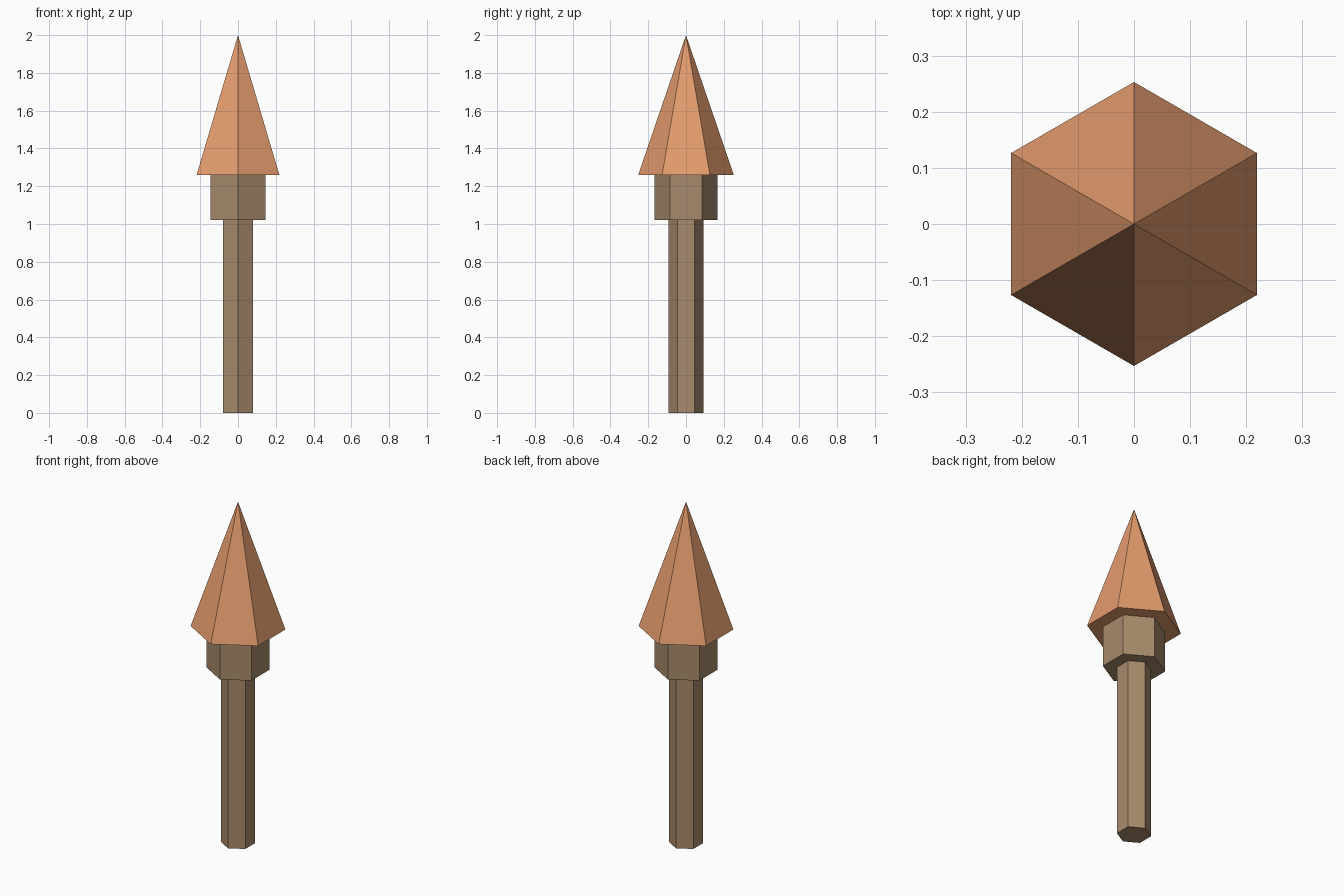
import bpy

cube = bpy.data.objects.get("Cube")
if cube:
    bpy.data.objects.remove(cube, do_unlink=True)


def make_material(name, rgb):
    mat = bpy.data.materials.new(name)
    mat.use_nodes = True
    color = (*rgb, 1.0)
    mat.diffuse_color = color
    mat.node_tree.nodes["Principled BSDF"].inputs["Base Color"].default_value = color
    return mat


def hex_part(name, bottom, top, r_bottom, r_top, mat):
    """Six-sided flat-shaded prism or cone with corners on the y axis."""
    bpy.ops.mesh.primitive_cone_add(
        vertices=6, radius1=r_bottom, radius2=r_top, depth=top - bottom,
        location=(0, 0, (bottom + top) / 2))
    obj = bpy.context.object
    obj.name = obj.data.name = name
    obj.data.materials.append(mat)
    return obj


wood = make_material("brown_wood", (0.39, 0.26, 0.15))
copper = make_material("copper_orange", (0.78, 0.335, 0.155))

# Shaft, wider collar and pointed head, stacked upwards
hex_part("shaft", 0.0, 1.02, 0.092, 0.092, wood)
hex_part("collar", 1.02, 1.26, 0.168, 0.168, wood)
hex_part("pointed_head", 1.26, 2.0, 0.253, 0.0, copper)
